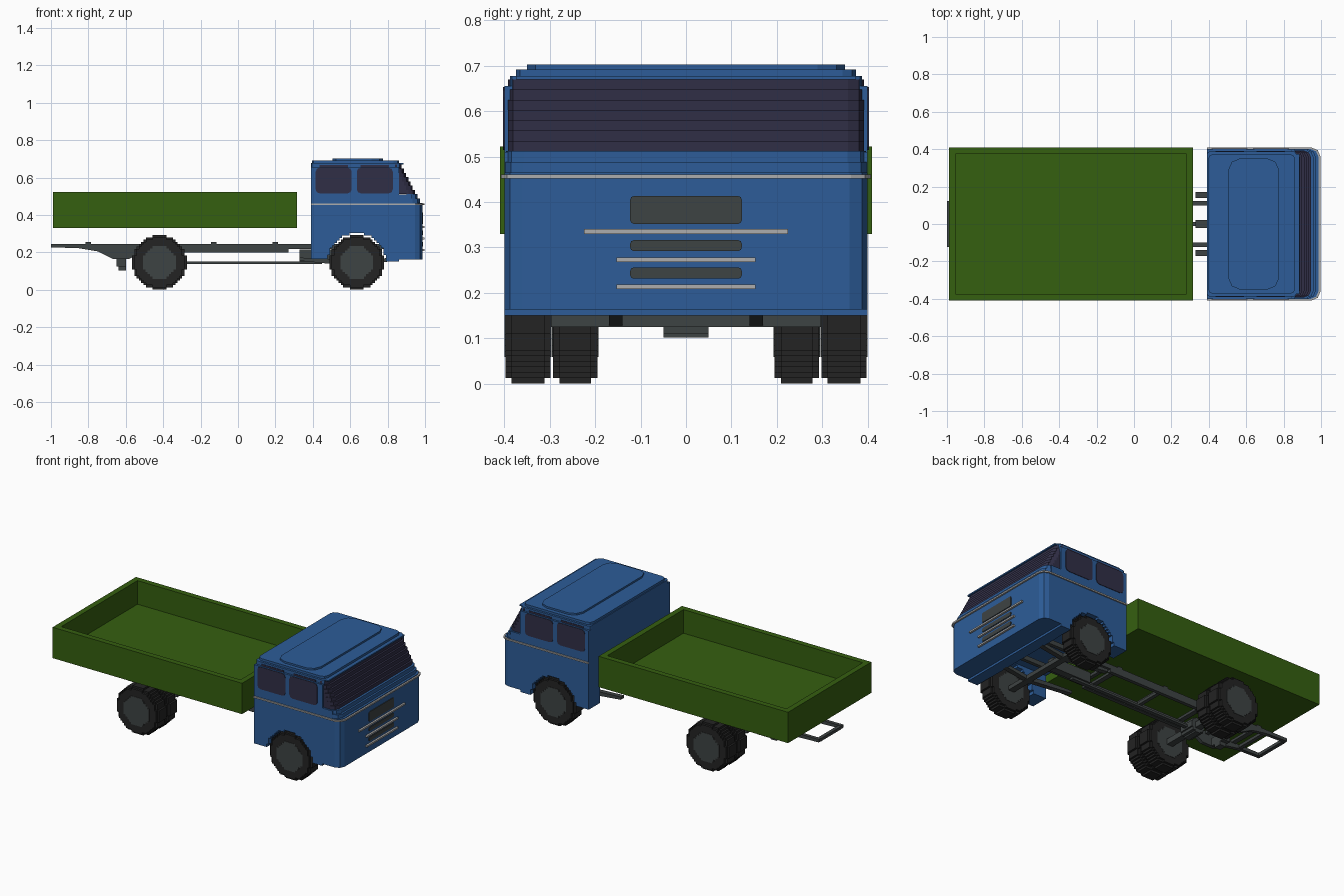
import bpy, bmesh, math

cube = bpy.data.objects.get("Cube")
if cube:
    bpy.data.objects.remove(cube, do_unlink=True)


def material(name, rgb):
    m = bpy.data.materials.new(name)
    m.use_nodes = True
    m.diffuse_color = (*rgb, 1)
    m.node_tree.nodes["Principled BSDF"].inputs["Base Color"].default_value = (*rgb, 1)
    return m


BLUE = material("cab_blue", (0.026, 0.108, 0.315))
GREEN = material("bed_green", (0.036, 0.115, 0.005))
GLASS = material("dark_glass", (0.030, 0.028, 0.062))
GREY = material("chassis_grey", (0.048, 0.056, 0.056))
BLACK = material("tyre_black", (0.017, 0.017, 0.017))
TRIM = material("pale_trim", (0.42, 0.42, 0.42))


def extrude(name, pts, axis, lo, hi, mat):
    """Prism: pts are the two remaining coordinates in x, y, z order."""
    def place(p, d):
        v = list(p)
        v.insert("xyz".index(axis), d)
        return v
    bm = bmesh.new()
    a = [bm.verts.new(place(p, lo)) for p in pts]
    b = [bm.verts.new(place(p, hi)) for p in pts]
    bm.faces.new(a)
    bm.faces.new(b[::-1])
    for i in range(len(pts)):
        j = (i + 1) % len(pts)
        bm.faces.new((a[i], b[i], b[j], a[j]))
    bmesh.ops.recalc_face_normals(bm, faces=bm.faces)
    me = bpy.data.meshes.new(name)
    bm.to_mesh(me)
    bm.free()
    me.materials.append(mat)
    ob = bpy.data.objects.new(name, me)
    bpy.context.collection.objects.link(ob)
    return ob


def box(name, x0, x1, y0, y1, z0, z1, mat):
    return extrude(name, [(x0, y0), (x1, y0), (x1, y1), (x0, y1)], "z", z0, z1, mat)


def rounded(a0, a1, b0, b1, c, front_only=False):
    """Rectangle with two-segment rounded corners (all, or only at high a)."""
    k = c * 0.3
    right = [(a1 - c, b0), (a1 - k, b0 + k), (a1, b0 + c),
             (a1, b1 - c), (a1 - k, b1 - k), (a1 - c, b1)]
    if front_only:
        return [(a0, b0)] + right + [(a0, b1)]
    left = [(a0 + c, b1), (a0 + k, b1 - k), (a0, b1 - c),
            (a0, b0 + c), (a0 + k, b0 + k), (a0 + c, b0)]
    return right + left


def stepped_half(cx, cz, r, n=12):
    """Upper half of a circle as a staircase, from left to right."""
    cell, pts = r / n, []
    for i in range(-n, n):
        h = round(math.sqrt(n * n - (i + 0.5) ** 2)) * cell
        pts += [(cx + i * cell, cz + h), (cx + (i + 1) * cell, cz + h)]
    return [p for i, p in enumerate(pts) if i == 0 or math.dist(p, pts[i - 1]) > 1e-6]


def stepped_disc(cx, cz, r, n=12):
    top = stepped_half(cx, cz, r, n)
    return top + [(x, 2 * cz - z) for x, z in reversed(top)]


def both_sides(name, pts, y0, y1, mat):
    for side, s in (("left", 1), ("right", -1)):
        extrude(f"{name}_{side}", pts, "y", min(s * y0, s * y1), max(s * y0, s * y1), mat)


# Cargo bed: floor and four walls
box("bed_floor", -0.99, 0.315, -0.41, 0.41, 0.33, 0.375, GREEN)
for s, side in ((1, "left"), (-1, "right")):
    box(f"bed_wall_{side}", -0.99, 0.315, min(s * .375, s * .41), max(s * .375, s * .41), .375, .522, GREEN)
box("bed_wall_back", -0.99, -0.955, -0.375, 0.375, 0.375, 0.522, GREEN)
box("bed_wall_front", 0.28, 0.315, -0.375, 0.375, 0.375, 0.522, GREEN)

# Wheels: tread, narrower shoulder and hub
FRONT_X, REAR_X, WHEEL_Z, R = 0.635, -0.42, 0.146, 0.146


def wheel(name, x, y0, y1):
    both_sides(name + "_tread", stepped_disc(x, WHEEL_Z, R), y0 + 0.014, y1 - 0.014, BLACK)
    both_sides(name + "_shoulder", stepped_disc(x, WHEEL_Z, 0.134, 11), y0, y1, BLACK)
    both_sides(name + "_hub", stepped_disc(x, WHEEL_Z, 0.088, 7), y0 - 0.002, y1 + 0.002, GREY)


wheel("front_wheel", FRONT_X, 0.298, 0.398)
wheel("rear_outer_wheel", REAR_X, 0.298, 0.398)
wheel("rear_inner_wheel", REAR_X, 0.195, 0.293)

# Chassis rails, tapering up at the rear
rail = [(-1, 0.227), (-0.85, 0.222), (-0.75, 0.205), (-0.67, 0.165), (-0.58, 0.165),
        (-0.52, 0.20), (0.27, 0.20), (0.27, 0.217), (0.80, 0.217), (0.80, 0.245), (-1, 0.245)]
both_sides("chassis_rail", rail, 0.10, 0.122, GREY)
for i, x in enumerate((-1.0, -0.86, -0.62, -0.13, 0.27, 0.76)):
    box(f"crossmember_{i}", x, x + 0.022, -0.10, 0.10, 0.225, 0.243, GREY)
for i, x in enumerate((-0.80, -0.42, -0.13, 0.2)):
    box(f"bed_bearer_{i}", x - 0.015, x + 0.015, -0.12, 0.12, 0.24, 0.256, GREY)

# Axles, differential, drive shaft and springs
box("front_axle", FRONT_X - 0.02, FRONT_X + 0.02, -0.30, 0.30, 0.125, 0.15, GREY)
box("rear_axle", REAR_X - 0.02, REAR_X + 0.02, -0.20, 0.20, 0.125, 0.16, GREY)
extrude("differential", stepped_disc(REAR_X, 0.146, 0.045, 5), "y", -0.05, 0.05, GREY)
box("drive_shaft", -0.40, 0.45, -0.012, 0.012, 0.137, 0.15, GREY)
box("gearbox", 0.33, 0.60, -0.022, 0.022, 0.15, 0.215, GREY)
box("rear_coupling", -0.65, -0.60, -0.05, 0.05, 0.125, 0.175, GREY)
box("rear_coupling_hook", -0.64, -0.60, -0.024, 0.024, 0.103, 0.125, GREY)
spring = [(0.33, 0.155), (0.48, 0.14), (0.635, 0.125), (0.80, 0.15), (0.80, 0.17),
          (0.635, 0.15), (0.48, 0.165), (0.33, 0.172)]
both_sides("front_spring", spring, 0.14, 0.17, GREY)

# Cab lower body: side panels with wheel arches, centre section and nose
arch = [p for p in stepped_half(FRONT_X, WHEEL_Z, 0.157) if p[1] > 0.17]
sill = [(0.39, 0.165), (arch[0][0], 0.165)]
front_edge = [(0.79, 0.15), (0.86, 0.15), (0.86, 0.163), (0.93, 0.163), (0.93, 0.51), (0.39, 0.51)]
both_sides("cab_side", sill + arch + [(arch[-1][0], 0.15)] + front_edge[1:], 0.29, 0.40, BLUE)
extrude("cab_centre", [(0.39, 0.31), (0.79, 0.31)] + front_edge, "y", -0.29, 0.29, BLUE)
extrude("cab_nose", rounded(0.92, 0.986, -0.40, 0.40, 0.04, True), "z", 0.163, 0.465, BLUE)
extrude("cab_ledge_low", rounded(0.90, 0.972, -0.398, 0.398, 0.04, True), "z", 0.465, 0.488, BLUE)
extrude("cab_ledge_high", rounded(0.90, 0.96, -0.396, 0.396, 0.04, True), "z", 0.488, 0.512, BLUE)

# Cab upper body and stepped windscreen
box("cab_upper", 0.39, 0.862, -0.40, 0.40, 0.51, 0.655, BLUE)
STEPS = 7
for i in range(STEPS):
    z = 0.512 + i * 0.158 / STEPS
    extrude(f"windscreen_step_{i}", rounded(0.84, 0.946 - i * 0.0118, -0.392, 0.392, 0.035, True),
            "z", z, z + 0.158 / STEPS, GLASS)

# Roof layers and raised panel
extrude("roof_edge", rounded(0.39, 0.868, -0.388, 0.388, 0.015), "z", 0.655, 0.678, BLUE)
extrude("roof_top", rounded(0.395, 0.862, -0.375, 0.375, 0.03), "z", 0.678, 0.692, BLUE)
extrude("roof_panel", rounded(0.505, 0.775, -0.35, 0.35, 0.06), "z", 0.692, 0.703, BLUE)
box("windscreen_visor", 0.86, 0.885, -0.375, 0.375, 0.67, 0.678, BLUE)

# Side windows
for name, x0, x1 in (("rear_side_window", 0.415, 0.608), ("front_side_window", 0.635, 0.828)):
    both_sides(name, rounded(x0, x1, 0.515, 0.653, 0.022), 0.398, 0.403, GLASS)
    both_sides(name + "_top", [(x0 + .02, .65), (x1 - .02, .65), (x1 - .02, .666), (x0 + .02, .666)],
               0.386, 0.391, GLASS)

# Waist trim: one strip per side and one across the nose
both_sides("waist_trim", [(0.39, 0.452), (0.95, 0.452), (0.95, 0.461), (0.39, 0.461)], 0.398, 0.408, TRIM)
extrude("nose_trim", rounded(0.935, 0.996, -0.408, 0.408, 0.045, True), "z", 0.452, 0.461, TRIM)

# Front grilles and trim bars
for i, (z0, z1) in enumerate(((0.352, 0.413), (0.292, 0.316), (0.231, 0.256))):
    extrude(f"grille_{i}", rounded(-0.123, 0.123, z0, z1, 0.008), "x", 0.984, 0.990, GREY)
for i, (z, w) in enumerate(((0.335, 0.225), (0.273, 0.153), (0.213, 0.153))):
    box(f"grille_trim_{i}", 0.984, 0.998, -w, w, z - 0.005, z + 0.005, TRIM)
